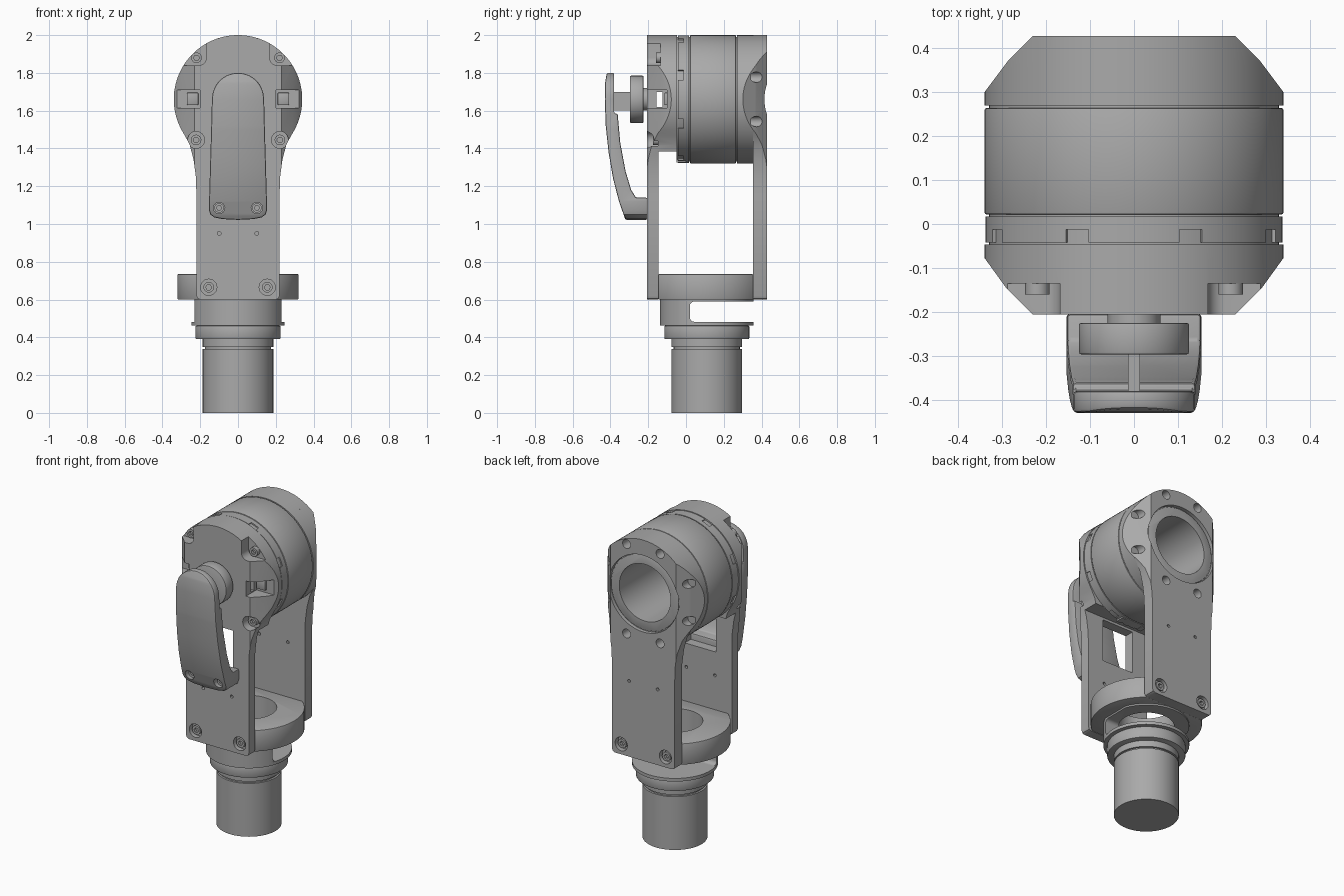
import bpy, bmesh
from math import sin, cos, pi, radians

if "Cube" in bpy.data.objects:
    bpy.data.objects.remove(bpy.data.objects["Cube"])

grey = bpy.data.materials.new("machined grey")
grey.use_nodes = True
grey.diffuse_color = (0.4, 0.4, 0.4, 1)
grey.node_tree.nodes["Principled BSDF"].inputs["Base Color"].default_value = (0.4, 0.4, 0.4, 1)

HUB_Z = 1.66    # height of the joint axis
BASE_Y = 0.11   # depth of the column axis


def prism(name, pts, axis, a, b):
    """Extrude a 2D outline along an axis from a to b."""
    put = {"x": lambda p, t: (t, p[0], p[1]),
           "y": lambda p, t: (p[0], t, p[1]),
           "z": lambda p, t: (p[0], p[1], t)}[axis]
    bm = bmesh.new()
    low = [bm.verts.new(put(p, a)) for p in pts]
    high = [bm.verts.new(put(p, b)) for p in pts]
    bm.faces.new(low)
    bm.faces.new(high)
    for i in range(len(pts)):
        j = (i + 1) % len(pts)
        bm.faces.new((low[i], low[j], high[j], high[i]))
    bmesh.ops.recalc_face_normals(bm, faces=bm.faces)
    mesh = bpy.data.meshes.new(name)
    bm.to_mesh(mesh)
    bm.free()
    mesh.materials.append(grey)
    obj = bpy.data.objects.new(name, mesh)
    bpy.context.collection.objects.link(obj)
    return obj


def arc(r, u=0, v=0, start=0, end=360, n=72):
    steps = n if end - start == 360 else n + 1
    angles = [radians(start + (end - start) * i / n) for i in range(steps)]
    return [(u + r * cos(t), v + r * sin(t)) for t in angles]


def rect(u0, u1, v0, v1):
    return [(u0, v0), (u1, v0), (u1, v1), (u0, v1)]


def mirrored(half):
    """Close an outline from its +x half, listed from one end to the other."""
    return half + [(-x, v) for x, v in reversed(half) if x > 0.001]


def apply(obj, mod):
    with bpy.context.temp_override(object=obj, active_object=obj, selected_objects=[obj]):
        bpy.ops.object.modifier_apply(modifier=mod.name)


def combine(obj, op, *others):
    for other in others:
        other.hide_render = True
        mod = obj.modifiers.new("combine", "BOOLEAN")
        mod.operation, mod.object, mod.solver = op, other, "EXACT"
        apply(obj, mod)
        bpy.data.objects.remove(other)
    return obj


def bevel(obj, width, segments=2):
    mod = obj.modifiers.new("bevel", "BEVEL")
    mod.width, mod.segments, mod.limit_method = width, segments, "ANGLE"
    mod.angle_limit = radians(50)
    apply(obj, mod)
    return obj


def box(x0, x1, y0, y1, z0, z1):
    return prism("cutter", rect(x0, x1, z0, z1), "y", y0, y1)


def rod(r, x, z, y0, y1, name="cutter", n=24):
    return prism(name, arc(r, x, z, n=n), "y", y0, y1)


def disc(name, r, z0, z1):
    return prism(name, arc(r, 0, BASE_Y), "z", z0, z1)


def screw(name, x, z, y0, y1, r=0.028):
    """Socket head whose outer end is y0."""
    depth = y0 + (y1 - y0) * 0.6
    out = y0 - (y1 - y0)
    combine(rod(r, x, z, y0, y1, name), "DIFFERENCE", rod(r * 0.55, x, z, out, depth, n=6))


# Column: shaft, groove, collars and thin flange
disc("column_shaft", 0.187, 0, 0.338)
disc("column_groove", 0.175, 0.338, 0.35)
disc("column_neck", 0.187, 0.35, 0.39)
bevel(disc("column_collar", 0.225, 0.39, 0.462), 0.006)
disc("column_flange", 0.247, 0.462, 0.482)

# Half shell above the flange, open to the back
shell = disc("half_shell", 0.247, 0.482, 0.6)
combine(shell, "INTERSECT", box(-0.23, 0.23, -0.2, 0.5, 0.47, 0.7))
opening = [(0.5, 0.482), (0.5, 0.59)] + arc(0.025, 0.045, 0.565, 90, 180, 6) \
    + arc(0.025, 0.045, 0.507, 180, 270, 6)
combine(shell, "DIFFERENCE", disc("cutter", 0.16, 0.49, 0.7),
        prism("cutter", opening, "x", -0.4, 0.4))

# Yoke base ring, clipped flat by the two side plates
ring = disc("yoke_base", 0.32, 0.6, 0.735)
combine(ring, "INTERSECT", box(-0.4, 0.4, -0.145, 0.355, 0.5, 0.8))
bevel(ring, 0.005)
combine(ring, "DIFFERENCE", disc("cutter", 0.16, 0.5, 0.8))

# Bracket outline: narrow plate flowing into a round head
bracket_outline = mirrored(
    [(0.2, 0.6), (0.214, 0.606), (0.22, 0.62), (0.22, 1.15), (0.223, 1.25), (0.235, 1.34),
     (0.256, 1.42), (0.28, 1.465)] + arc(0.34, 0, HUB_Z, -28, 90, 36))
front_plan = mirrored([(0.35, 0.1), (0.342, -0.075), (0.29, -0.147), (0.23, -0.206)])
back_plan = mirrored([(0.35, 0.1), (0.342, 0.298), (0.288, 0.37), (0.23, 0.428)])

# Front bracket with window, side slots and screw pockets
front = prism("front_bracket", bracket_outline, "y", -0.206, -0.047)
combine(front, "INTERSECT", prism("cutter", front_plan, "z", 0.5, 2.1))
combine(front, "DIFFERENCE", box(-0.5, 0.5, -0.145, 0.1, 0.5, 1.385),
        box(-0.11, 0.11, -0.3, 0, 1.1, 1.37),
        box(-0.5, 0.5, -0.155, -0.125, 1.62, 1.7))
for s in (-1, 1):
    left, right = sorted((0.2 * s, 0.5 * s))
    combine(front, "DIFFERENCE", box(left, right, -0.3, -0.1, 1.613, 1.71))
    pocket = [(0.168, 2.1), (0.168, 1.88)] + arc(0.04, 0.208, 1.88, 180, 270, 8)[1:] + [(0.5, 1.84), (0.5, 2.1)]
    combine(front, "DIFFERENCE",
            prism("cutter", [(s * x, z) for x, z in pocket], "y", -0.3, -0.135),
            rod(0.045, 0.222 * s, 1.445, -0.3, -0.148),
            rod(0.043, 0.155 * s, 0.665, -0.3, -0.175),
            rod(0.01, 0.1 * s, 0.95, -0.3, 0, n=12))
    side = "left" if s > 0 else "right"
    screw(side + "_upper_front_screw", 0.22 * s, 1.88, -0.16, -0.13)
    screw(side + "_lower_front_screw", 0.222 * s, 1.445, -0.175, -0.146)
    screw(side + "_front_plate_screw", 0.155 * s, 0.665, -0.198, -0.17)
    screw(side + "_back_plate_screw", 0.155 * s, 0.665, 0.42, 0.39)
    # Connector block inside the side slot
    bevel(box(*sorted((0.21 * s, 0.27 * s)), -0.115, -0.095, 1.63, 1.695), 0.004).name = side + "_connector"

# Motor drum: slotted band, body and grooves
band = rod(0.338, 0, HUB_Z, -0.042, 0.017, "slotted_band", 96)
for i in range(8):
    t = radians(22.5 + 45 * i)
    notch = [(0.315 * cos(t + d), HUB_Z + 0.315 * sin(t + d)) for d in (0.085, -0.085)]
    notch += [(0.36 * cos(t + d), HUB_Z + 0.36 * sin(t + d)) for d in (-0.08, 0.08)]
    combine(band, "DIFFERENCE", prism("cutter", notch, "y", -0.1, -0.013))
body = bevel(rod(0.34, 0, HUB_Z, 0.022, 0.264, "drum_body", 96), 0.004)
core = rod(0.33, 0, HUB_Z, -0.05, 0.275, "drum_core", 96)
rear = rod(0.34, 0, HUB_Z, 0.27, 0.358, "drum_rear", 96)
combine(rear, "INTERSECT", prism("cutter", back_plan, "z", 0.5, 2.1))
for part in (band, body, core, rear):
    combine(part, "DIFFERENCE", rod(0.18, 0, HUB_Z, -0.035, 0.6, n=72))
rod(0.18, 0, HUB_Z, -0.05, -0.03, "bore_floor", 72)

# Fin row under the band
for i in range(4):
    x = -0.075 + 0.05 * i
    box(x - 0.015, x + 0.015, -0.05, 0.0, 1.325, 1.375).name = "lower_fin"

# Back bracket with recessed face, bore and a ring of screw holes
back = prism("back_bracket", bracket_outline, "y", 0.356, 0.428)
combine(back, "INTERSECT", prism("cutter", back_plan, "z", 0.5, 2.1))
combine(back, "DIFFERENCE", rod(0.243, 0, HUB_Z, 0.405, 0.6, n=72),
        rod(0.18, 0, HUB_Z, 0.2, 0.6, n=72))
for i in range(8):
    t = radians(22.5 + 45 * i)
    x, z = 0.307 * cos(t), HUB_Z + 0.307 * sin(t)
    for part in (back, rear):
        combine(part, "DIFFERENCE", rod(0.028, x, z, 0.345, 0.6))
for s in (-1, 1):
    combine(back, "DIFFERENCE", rod(0.043, 0.155 * s, 0.665, 0.395, 0.6),
            rod(0.01, 0.1 * s, 1.08, 0.3, 0.6, n=12))
lip = bevel(rod(0.238, 0, HUB_Z, 0.395, 0.412, "bore_ring", 72), 0.004)
combine(lip, "DIFFERENCE", rod(0.18, 0, HUB_Z, 0.2, 0.6, n=72))

# Front hub knob on a short stub
rod(0.06, 0, HUB_Z, -0.23, -0.2, "hub_stub", 48)
bevel(rod(0.125, 0, HUB_Z, -0.297, -0.225, "hub_knob", 64), 0.005)
box(-0.014, 0.014, -0.385, -0.295, 1.6, 1.7).name = "cover_rib"

# Curved cover: side profile trimmed by its front outline
side_profile = [(-0.418, 1.81), (-0.428, 1.75), (-0.43, 1.66), (-0.425, 1.52), (-0.41, 1.38),
                (-0.386, 1.24), (-0.355, 1.12), (-0.32, 1.02), (-0.2, 1.02), (-0.2, 1.14),
                (-0.265, 1.14), (-0.29, 1.18), (-0.32, 1.28), (-0.348, 1.43), (-0.362, 1.585),
                (-0.38, 1.585), (-0.38, 1.81)]
cover = prism("curved_cover", side_profile, "x", -0.2, 0.2)
cover_outline = mirrored([(0, 1.022), (0.08, 1.026), (0.125, 1.035), (0.146, 1.05), (0.154, 1.075),
                          (0.153, 1.12), (0.148, 1.3), (0.142, 1.5), (0.138, 1.66)]
                         + arc(0.137, 0, 1.663, 10, 90, 14))
combine(cover, "INTERSECT", prism("cutter", cover_outline, "y", -0.5, -0.205))
bevel(cover, 0.008)
for s in (-1, 1):
    combine(cover, "DIFFERENCE", rod(0.03, 0.1 * s, 1.085, -0.5, -0.29))
    screw("cover_screw", 0.1 * s, 1.085, -0.315, -0.285, 0.025)

# Smooth the round walls while keeping machined edges crisp
for obj in bpy.data.objects:
    obj.select_set(obj.type == "MESH")
bpy.context.view_layer.objects.active = cover
bpy.ops.object.shade_smooth_by_angle(angle=radians(30))
